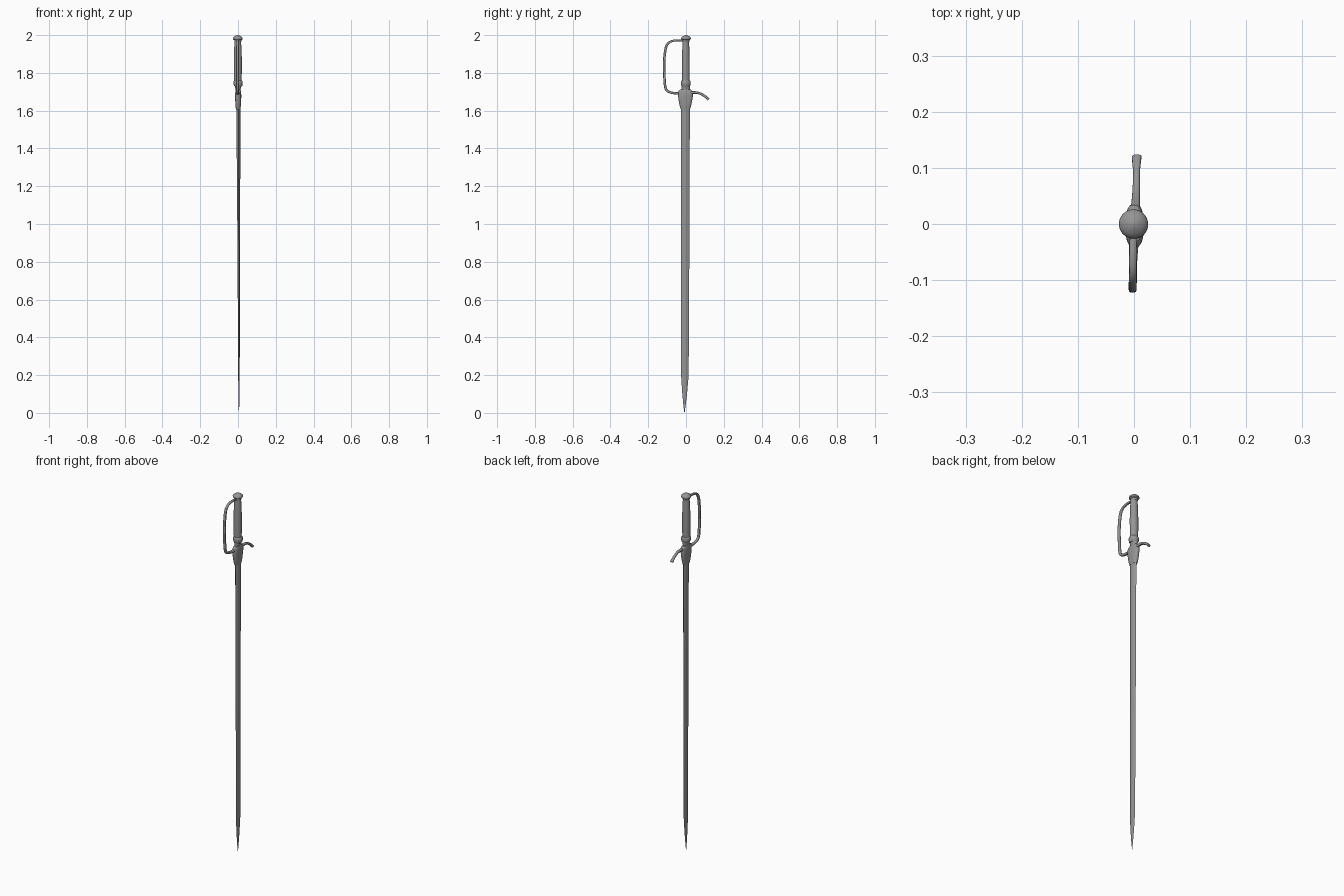
import bpy, math
from mathutils import Vector

# Dark steel for every part
steel = bpy.data.materials.new("dark_steel")
steel.diffuse_color = (0.3, 0.3, 0.3, 1)


def skin(name, rings, smooth=True):
    """Join equal-sized rings of points into a closed skin."""
    n = len(rings[0])
    verts = [p for r in rings for p in r]
    faces = [(i * n + j, i * n + (j + 1) % n, (i + 1) * n + (j + 1) % n, (i + 1) * n + j)
             for i in range(len(rings) - 1) for j in range(n)]
    faces += [tuple(range(n))[::-1], tuple(range(len(verts) - n, len(verts)))]
    me = bpy.data.meshes.new(name)
    me.from_pydata(verts, [], faces)
    me.materials.append(steel)
    ob = bpy.data.objects.new(name, me)
    bpy.context.collection.objects.link(ob)
    bpy.ops.object.select_all(action='DESELECT')
    ob.select_set(True)
    bpy.context.view_layer.objects.active = ob
    bpy.ops.object.mode_set(mode='EDIT')
    bpy.ops.mesh.select_all(action='SELECT')
    bpy.ops.mesh.normals_make_consistent(inside=False)
    bpy.ops.object.mode_set(mode='OBJECT')
    if smooth:
        bpy.ops.object.shade_smooth_by_angle(angle=math.radians(40))
    return ob


def oval(n, power):
    """Unit oval outline; a power below 1 makes it boxier."""
    out = []
    for k in range(n):
        a = 2 * math.pi * k / n
        c, s = math.cos(a), math.sin(a)
        out.append((math.copysign(abs(c) ** power, c), math.copysign(abs(s) ** power, s)))
    return out


def turned(name, sections, cx=0.0, cy=0.0, n=32, power=1.0):
    """Upright oval body from (z, x radius, y radius) sections."""
    return skin(name, [[(cx + rx * u, cy + ry * v, z) for u, v in oval(n, power)]
                       for z, rx, ry in sections])


def bar(name, pts, n=16, steps=6):
    """Curved bar from (x, y, z, half width in x, half thickness) points."""
    p = [Vector(q) for q in pts]
    p = [2 * p[0] - p[1]] + p + [2 * p[-1] - p[-2]]
    path = []
    for i in range(1, len(p) - 2):
        a, b, c, d = p[i - 1:i + 3]
        for s in range(steps):
            t = s / steps
            path.append(0.5 * (2 * b + (c - a) * t + (2 * a - 5 * b + 4 * c - d) * t * t
                               + (3 * b - a - 3 * c + d) * t ** 3))
    path.append(p[-2])
    rings = []
    for i, q in enumerate(path):
        tan = path[min(i + 1, len(path) - 1)] - path[max(i - 1, 0)]
        nrm = Vector((0, -tan[2], tan[1])).normalized()
        rings.append([tuple(Vector(q[:3]) + Vector((q[3] * u, 0, 0)) + nrm * q[4] * v)
                      for u, v in oval(n, 0.65)])
    return skin(name, rings)


# Blade: lens-shaped section, thinning downwards to a point
rings = []
for z, cx, cy, hx, hy in [(1.64, 0.002, -0.003, 0.011, 0.0235), (0.9, 0.004, -0.004, 0.007, 0.022),
                          (0.2, 0.005, -0.006, 0.004, 0.020), (0.1, 0.005, -0.007, 0.003, 0.0125),
                          (0.04, 0.005, -0.008, 0.002, 0.006), (0.0, 0.005, -0.008, 0.0004, 0.0006)]:
    rings.append([(cx + hx * u, cy + hy * v, z) for u, v in
                  [(0, -1), (0.7, -0.6), (1, -0.2), (1, 0.2), (0.7, 0.6), (0, 1),
                   (-0.7, 0.6), (-1, 0.2), (-1, -0.2), (-0.7, -0.6)]])
skin("blade", rings)

# Guard block clasping the blade
turned("guard_block", [(1.607, 0.012, 0.024), (1.625, 0.014, 0.030), (1.65, 0.0155, 0.035),
                       (1.675, 0.0165, 0.039), (1.695, 0.016, 0.039), (1.705, 0.014, 0.036),
                       (1.711, 0.012, 0.028)], 0.001, -0.003, power=0.8)

# Neck and ringed collar below the grip
turned("neck", [(1.70, 0.011, 0.022), (1.715, 0.014, 0.022), (1.735, 0.019, 0.022)], 0, -0.001)
turned("collar", [(1.727, 0.018, 0.021), (1.733, 0.0225, 0.024), (1.74, 0.0245, 0.0255),
                  (1.750, 0.0245, 0.0255), (1.756, 0.023, 0.0245), (1.760, 0.020, 0.021)],
       0.0005, -0.001)

# Grip, slightly swollen in the middle
turned("grip", [(1.755, 0.020, 0.020), (1.80, 0.021, 0.0205), (1.86, 0.0215, 0.0205),
                (1.92, 0.020, 0.019), (1.968, 0.017, 0.017)], -0.001, -0.001)

# Domed pommel
turned("pommel", [(1.962, 0.017, 0.017), (1.968, 0.019, 0.019), (1.973, 0.0185, 0.0185),
                  (1.978, 0.025, 0.025), (1.983, 0.026, 0.026), (1.988, 0.024, 0.024),
                  (1.993, 0.018, 0.018), (1.997, 0.011, 0.011), (2.0, 0.003, 0.003)],
       -0.001, 0.0)

# Knuckle bow from pommel round to the guard
bar("knuckle_bow", [(-0.001, -0.010, 1.970, 0.006, 0.005), (-0.002, -0.055, 1.972, 0.0065, 0.0055),
                    (-0.002, -0.088, 1.962, 0.0065, 0.006), (-0.0025, -0.106, 1.935, 0.007, 0.0065),
                    (-0.0025, -0.115, 1.87, 0.007, 0.0065), (-0.0025, -0.115, 1.80, 0.007, 0.0065),
                    (-0.0025, -0.111, 1.735, 0.007, 0.0065), (-0.002, -0.102, 1.707, 0.007, 0.0065),
                    (-0.002, -0.082, 1.697, 0.007, 0.0065), (-0.001, -0.055, 1.692, 0.0075, 0.0065),
                    (0, -0.015, 1.692, 0.010, 0.008)])

# Rear quillon drooping and flaring at its end
bar("quillon", [(0.001, 0.010, 1.692, 0.010, 0.008), (0.003, 0.040, 1.696, 0.0075, 0.007),
                (0.004, 0.065, 1.694, 0.0065, 0.0065), (0.0045, 0.090, 1.683, 0.006, 0.0065),
                (0.0045, 0.108, 1.670, 0.0075, 0.0065), (0.005, 0.119, 1.658, 0.0085, 0.0065)])

# Small thumb boss on one side of the collar
turned("collar_boss", [(1.728, 0.006, 0.008), (1.735, 0.009, 0.011),
                       (1.748, 0.009, 0.011), (1.756, 0.006, 0.008)], 0.0155, -0.005, 16)
